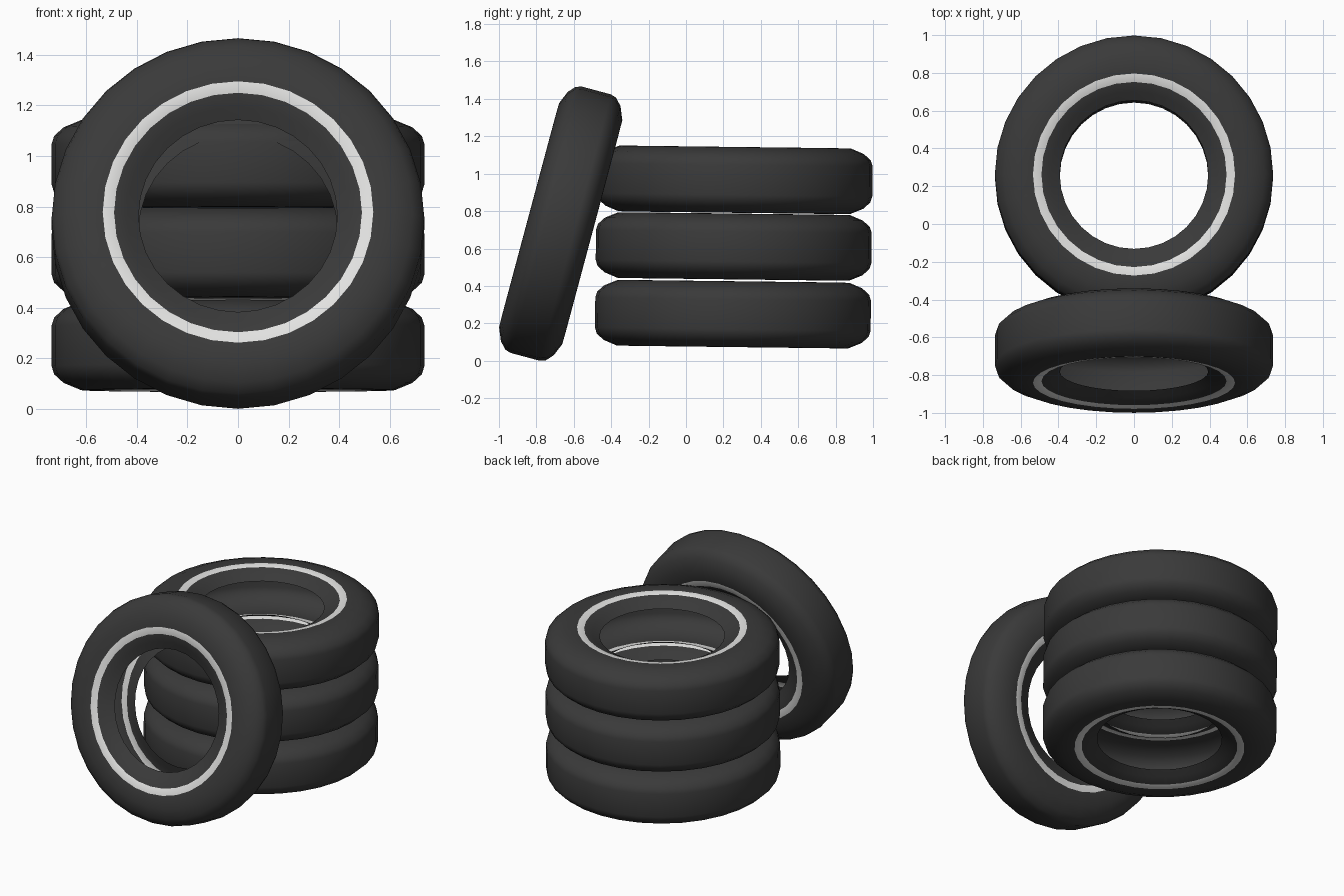
import bpy, bmesh, math

if "Cube" in bpy.data.objects:
    bpy.data.objects.remove(bpy.data.objects["Cube"])

SEGMENTS = 32


def flat_material(name, rgb):
    m = bpy.data.materials.new(name)
    m.diffuse_color = (*rgb, 1.0)
    m.use_nodes = True
    m.node_tree.nodes["Principled BSDF"].inputs["Base Color"].default_value = m.diffuse_color
    return m


rubber = flat_material("dark_rubber", (0.042, 0.042, 0.042))
white = flat_material("white_band", (0.76, 0.76, 0.75))

# Half cross-section (radius, height): bead, dished wall, band, shoulder, tread
half = [(0.393, 0.115), (0.44, 0.142), (0.49, 0.168), (0.535, 0.176),
        (0.62, 0.175), (0.69, 0.146), (0.727, 0.112), (0.737, 0.08)]
profile = half + [(r, -h) for r, h in reversed(half)]
BAND = 2                                   # profile step that is painted white
band_steps = (BAND, len(profile) - 2 - BAND)


def tire(name, location, tilt):
    """Hollow tire: open shell revolved around its own axis, tilted about x."""
    bm = bmesh.new()
    rings = []
    for i in range(SEGMENTS):
        a = 2 * math.pi * i / SEGMENTS
        rings.append([bm.verts.new((r * math.cos(a), r * math.sin(a), h))
                      for r, h in profile])
    for i in range(SEGMENTS):
        a, b = rings[i], rings[(i + 1) % SEGMENTS]
        for j in range(len(profile) - 1):
            f = bm.faces.new((a[j], a[j + 1], b[j + 1], b[j]))
            f.smooth = True
            f.material_index = 1 if j in band_steps else 0
    me = bpy.data.meshes.new(name)
    bm.to_mesh(me)
    bm.free()
    me.materials.append(rubber)
    me.materials.append(white)
    ob = bpy.data.objects.new(name, me)
    ob.location = location
    ob.rotation_euler = (math.radians(tilt), 0, 0)
    bpy.context.collection.objects.link(ob)
    return ob


# Stack of three tires, very slightly tipped backwards
for n, (label, y, z) in enumerate([("bottom", 0.251, 0.249),
                                   ("middle", 0.255, 0.611),
                                   ("top", 0.260, 0.967)]):
    tire(label + "_stacked_tire", (0, y, z), -0.7)

# Tire leaning against the front of the stack
tire("leaning_tire", (0, -0.670, 0.733), 75)
